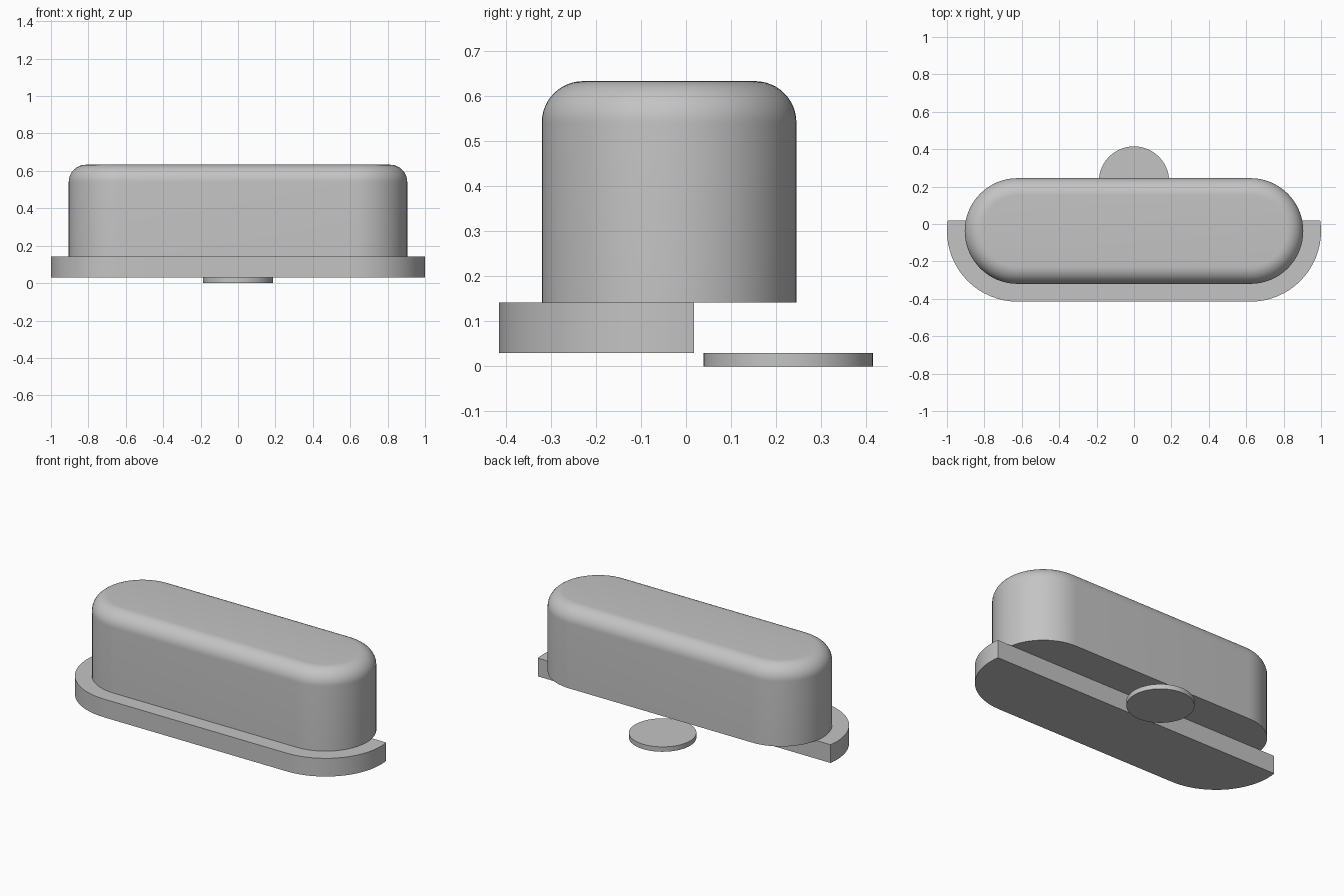
import bpy
import bmesh
from math import sin, cos, pi, radians

cube = bpy.data.objects.get("Cube")
if cube:
    bpy.data.objects.remove(cube, do_unlink=True)

GREY = (0.55, 0.55, 0.55, 1)
grey = bpy.data.materials.new("plain grey")
grey.use_nodes = True
grey.diffuse_color = GREY
grey.node_tree.nodes["Principled BSDF"].inputs["Base Color"].default_value = GREY

HALF_STRAIGHT = 0.6225   # distance from the middle to each rounded end's centre
CENTRE_Y = -0.0375
ARC_STEPS = 32


def stadium(radius):
    """Outline of a long shape with two semicircular ends, anticlockwise."""
    points = []
    for side, start in ((1, -pi / 2), (-1, pi / 2)):
        for i in range(ARC_STEPS + 1):
            a = start + pi * i / ARC_STEPS
            points.append((side * HALF_STRAIGHT + radius * cos(a),
                           CENTRE_Y + radius * sin(a)))
    return points


def loft(levels):
    """Stack stadium outlines given as (radius, height) and cap both ends."""
    bm = bmesh.new()
    rings = [[bm.verts.new((x, y, z)) for x, y in stadium(r)] for r, z in levels]
    count = len(rings[0])
    for low, high in zip(rings, rings[1:]):
        for i in range(count):
            j = (i + 1) % count
            bm.faces.new((low[i], low[j], high[j], high[i]))
    bm.faces.new(rings[0][::-1])
    bm.faces.new(rings[-1])
    return bm


def finish(bm, name):
    bmesh.ops.recalc_face_normals(bm, faces=bm.faces[:])
    mesh = bpy.data.meshes.new(name)
    bm.to_mesh(mesh)
    bm.free()
    mesh.materials.append(grey)
    obj = bpy.data.objects.new(name, mesh)
    bpy.context.collection.objects.link(obj)
    bpy.ops.object.select_all(action="DESELECT")
    obj.select_set(True)
    bpy.context.view_layer.objects.active = obj
    bpy.ops.object.shade_smooth_by_angle(angle=radians(30))


# Main body with a rounded upper rim
R, TOP, FILLET, STEPS = 0.2825, 0.633, 0.092, 12
rim = [(R - FILLET + FILLET * cos(a), TOP - FILLET + FILLET * sin(a))
       for a in (pi / 2 * i / STEPS for i in range(STEPS + 1))]
finish(loft([(R, 0.142)] + rim), "body")

# Front half of a wider plinth, cut flat at the back
plinth = loft([(0.3775, 0.03), (0.3775, 0.142)])
cut = bmesh.ops.bisect_plane(plinth, geom=plinth.verts[:] + plinth.edges[:] + plinth.faces[:],
                             plane_co=(0, 0.018, 0), plane_no=(0, 1, 0), clear_outer=True)
edges = [e for e in cut["geom_cut"] if isinstance(e, bmesh.types.BMEdge)]
bmesh.ops.holes_fill(plinth, edges=edges, sides=0)
finish(plinth, "front_plinth")

# Thin round disc below the back
disc = bmesh.new()
bmesh.ops.create_cone(disc, cap_ends=True, segments=64, radius1=0.188, radius2=0.188, depth=0.03)
bmesh.ops.translate(disc, verts=disc.verts[:], vec=(0, 0.227, 0.015))
finish(disc, "back_disc")
